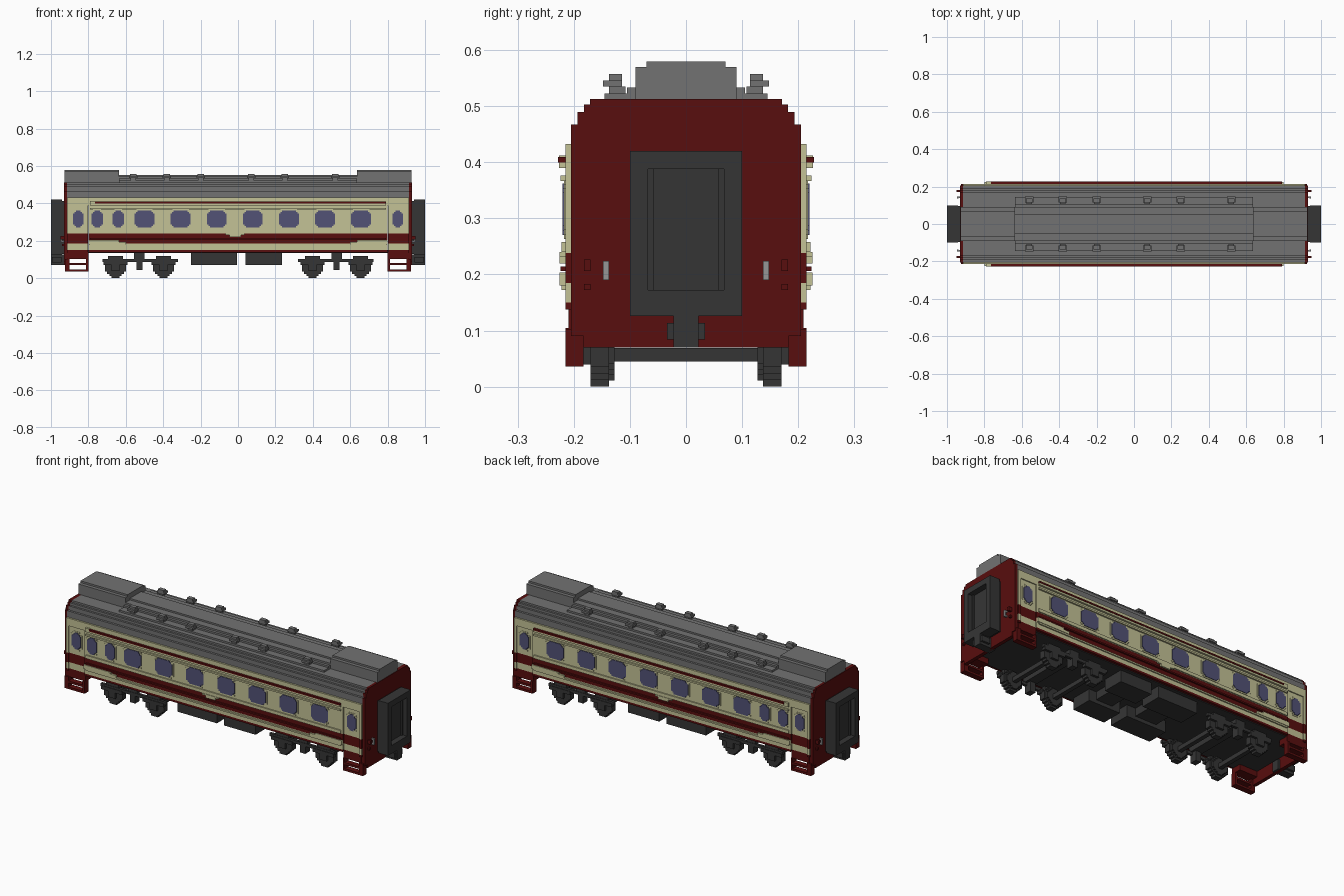
import bpy, bmesh

cube = bpy.data.objects.get("Cube")
if cube:
    bpy.data.objects.remove(cube, do_unlink=True)


# Materials
def material(name, rgb):
    lin = [((c / 255 + 0.055) / 1.055) ** 2.4 if c > 10 else c / 255 / 12.92 for c in rgb]
    m = bpy.data.materials.new(name)
    m.use_nodes = True
    m.diffuse_color = (*lin, 1)
    m.node_tree.nodes["Principled BSDF"].inputs["Base Color"].default_value = (*lin, 1)
    return m


RED = material("dark red", (88, 14, 14))
CREAM = material("cream", (196, 194, 150))
GREY = material("roof grey", (114, 114, 114))
DARK = material("dark grey", (53, 53, 53))
GLASS = material("window blue", (82, 82, 118))
STEEL = material("rail grey", (150, 150, 150))


# Helpers
def prism(pts, axis, a, b):
    """Outline extruded along x (outline is y,z) or y (outline is x,z)."""
    return pts, axis, a, b


def box(x0, x1, y0, y1, z0, z1):
    return prism([(x0, z0), (x1, z0), (x1, z1), (x0, z1)], "y", y0, y1)


def part(name, mat, solids, mirror=""):
    bm = bmesh.new()
    for pts, axis, a, b in solids:
        put = (lambda p, d: (d, p[0], p[1])) if axis == "x" else (lambda p, d: (p[0], d, p[1]))
        face = bm.faces.new([bm.verts.new(put(p, a)) for p in pts])
        ext = bmesh.ops.extrude_face_region(bm, geom=[face])
        vec = (b - a, 0, 0) if axis == "x" else (0, b - a, 0)
        bmesh.ops.translate(bm, vec=vec,
                            verts=[v for v in ext["geom"] if isinstance(v, bmesh.types.BMVert)])
    bmesh.ops.recalc_face_normals(bm, faces=bm.faces)
    me = bpy.data.meshes.new(name)
    bm.to_mesh(me)
    bm.free()
    me.materials.append(mat)
    ob = bpy.data.objects.new(name, me)
    bpy.context.collection.objects.link(ob)
    if mirror:
        mod = ob.modifiers.new("Mirror", "MIRROR")
        mod.use_axis = ("x" in mirror, "y" in mirror, False)
        mod.use_mirror_merge = False
    return ob


def symmetric(half):
    return half + [(-x, z) for x, z in reversed(half)]


def stepped(cx, cz, w, h, s, n):
    """Rectangle of half size w, h with staircase corners."""
    q = []
    for i in range(n):
        q += [(w - i * s, h - (n - i) * s), (w - (i + 1) * s, h - (n - i) * s)]
    q.append((w - n * s, h))
    top = q + [(-x, z) for x, z in reversed(q)]
    return [(cx + x, cz + z) for x, z in top + [(-x, -z) for x, z in top]]


# Roof and end walls share a stepped outline
SHOULDER = [(0.205, 0.467), (0.193, 0.467), (0.193, 0.49), (0.182, 0.49),
            (0.182, 0.503), (0.171, 0.503), (0.171, 0.513)]
part("roof", GREY, [prism(symmetric([(0.205, 0.425)] + SHOULDER), "x", -0.915, 0.915)])
part("end_wall", RED, [prism(symmetric([(0.183, 0.07), (0.183, 0.09), (0.205, 0.09)] + SHOULDER),
                             "x", 0.91, 0.93)], "x")
part("roof_end_hump", GREY,
     [prism(symmetric([(0.09, 0.51), (0.09, 0.57), (0.07, 0.57), (0.07, 0.58)]), "x", 0.635, 0.927)], "x")
part("roof_centre_deck", GREY,
     [prism(symmetric([(0.145, 0.51), (0.145, 0.523), (0.105, 0.523), (0.105, 0.533),
                       (0.09, 0.533), (0.09, 0.543), (0.05, 0.543), (0.05, 0.552)]), "x", -0.635, 0.635)])

# Roof vents with overhanging caps
vents = []
for x in (-0.56, -0.38, -0.2, 0.07, 0.25, 0.52):
    vents += [box(x - 0.015, x + 0.015, 0.108, 0.137, 0.52, 0.535),
              box(x - 0.023, x + 0.023, 0.114, 0.148, 0.535, 0.546),
              box(x - 0.017, x + 0.017, 0.114, 0.137, 0.546, 0.557)]
part("roof_vents", GREY, vents, "y")

# Side walls in horizontal bands, doors slightly set back
BANDS = [("sill", RED, 0.138, 0.15), ("skirt", CREAM, 0.15, 0.185),
         ("stripe", RED, 0.185, 0.238), ("window_band", CREAM, 0.238, 0.39)]
for name, mat, z0, z1 in BANDS:
    part("side_" + name, mat, [box(-0.8, 0.8, 0.18, 0.215, z0, z1)], "y")
    part("door_" + name, mat, [box(0.803, 0.9, 0.18, 0.209, z0, z1)], "xy")
    part("door_post_" + name, mat, [box(0.9, 0.915, 0.18, 0.215, z0, z1)], "xy")
part("side_cornice", CREAM, [box(-0.915, 0.915, 0.18, 0.215, 0.39, 0.433)], "y")

# Long ridges along the sides
part("cream_ridges", CREAM,
     [box(-0.79, 0.79, 0.21, y, z0, z1)
      for y, z0, z1 in ((0.226, 0.39, 0.4), (0.224, 0.367, 0.376), (0.222, 0.24, 0.258), (0.222, 0.172, 0.18))]
     + [box(-0.79, -0.765, 0.21, 0.226, 0.392, 0.412)], "y")
part("red_ridges", RED, [box(-0.765, 0.79, 0.21, 0.228, 0.4, 0.409),
                         box(-0.79, 0.79, 0.21, 0.224, 0.206, 0.214)], "y")

# Cream flashes breaking the red stripe, and a small centre badge shape
part("stripe_flash", CREAM,
     [prism([(0.6, 0.18), (0.8, 0.18), (0.8, 0.204), (0.635, 0.204), (0.635, 0.195), (0.6, 0.195)],
            "y", 0.214, 0.225)], "xy")
part("centre_plate", CREAM,
     [prism([(-0.067, 0.24), (-0.067, 0.232), (-0.045, 0.232), (-0.045, 0.22), (0.015, 0.22),
             (0.015, 0.232), (0.035, 0.232), (0.035, 0.24)], "y", 0.214, 0.225)], "y")

# Windows with stepped corners in thin cream frames
panes, frames = [], []
spec = [(-0.5 + 0.193 * i, 0.053, 0.215) for i in range(7)]
spec += [(-0.753, 0.03, 0.215), (-0.64, 0.03, 0.215), (-0.853, 0.028, 0.209), (0.853, 0.028, 0.209)]
for x, w, y in spec:
    panes.append(prism(stepped(x, 0.316, w, 0.046, 0.008, 2), "y", y - 0.005, y + 0.005))
    frames.append(prism(stepped(x, 0.316, w + 0.007, 0.053, 0.008, 2), "y", y - 0.005, y + 0.002))
part("window_frames", CREAM, frames, "y")
part("window_panes", GLASS, panes, "y")

# Floor and equipment boxes underneath
part("floor", DARK, [box(-0.91, 0.91, -0.2, 0.2, 0.134, 0.15)])
part("equipment_boxes", DARK,
     [box(-0.25, -0.005, 0.06, 0.18, 0.07, 0.14), box(0.04, 0.235, 0.06, 0.18, 0.07, 0.14),
      box(-0.19, -0.06, 0.0, 0.06, 0.09, 0.14), box(0.09, 0.19, 0.0, 0.06, 0.09, 0.14)], "y")

# Entrance steps
part("entrance_steps", RED,
     [box(0.8, 0.91, 0.15, 0.209, 0.103, 0.14)]
     + [box(x, x + 0.012, 0.183, 0.215, 0.036, 0.105) for x in (0.8, 0.9)]
     + [box(0.81, 0.902, 0.183, 0.215, z, z + 0.012) for z in (0.036, 0.07)]
     + [box(0.905, 0.925, 0.183, 0.215, 0.036, 0.103)], "xy")

# Bogies: wheels, axles, side frames and bolster
wheels, gear = [], []
for x in (0.398, 0.655):
    wheels += [prism(stepped(x, 0.057, 0.057, 0.057, 0.012, 3), "y", 0.137, 0.17),
               prism(stepped(x, 0.057, 0.046, 0.046, 0.01, 3), "y", 0.127, 0.137)]
    gear += [box(x - 0.022, x + 0.022, 0.17, 0.183, 0.04, 0.075),
             box(x - 0.065, x + 0.065, 0.16, 0.183, 0.072, 0.092),
             box(x - 0.04, x + 0.04, 0.155, 0.178, 0.092, 0.118),
             box(x - 0.012, x + 0.012, 0.0, 0.14, 0.045, 0.069)]
gear += [box(0.32, 0.725, 0.165, 0.18, 0.086, 0.103),
         box(0.5, 0.556, 0.0, 0.178, 0.1, 0.138),
         box(0.511, 0.543, 0.14, 0.18, 0.045, 0.1)]
part("bogie_wheels", DARK, wheels, "xy")
part("bogie_frames", DARK, gear, "xy")

# Gangway connection with a recessed doorway, and coupler
part("gangway", DARK,
     [box(0.925, 0.945, -0.095, 0.095, 0.13, 0.413),
      box(0.94, 0.967, -0.1, 0.1, 0.126, 0.42),
      box(0.967, 1.0, -0.1, 0.1, 0.126, 0.172),
      box(0.967, 1.0, -0.1, 0.1, 0.388, 0.42)]
     + [box(0.967, 1.0, min(a, b), max(a, b), 0.172, 0.388) for a, b in ((0.068, 0.1), (-0.068, -0.1))]
     + [box(0.967, 0.975, min(a, b), max(a, b), 0.172, 0.388) for a, b in ((0.058, 0.068), (-0.058, -0.068))],
     "x")
part("coupler", DARK,
     [box(0.9, 1.0, -0.022, 0.022, 0.07, 0.126), box(0.945, 0.995, -0.034, 0.034, 0.084, 0.114)], "x")

# Handrails and lamp brackets on the end walls
part("end_handrails", STEEL,
     [box(0.938, 0.946, 0.137, 0.148, 0.19, 0.224)]
     + [box(0.925, 0.94, 0.138, 0.147, z, z + 0.008) for z in (0.19, 0.216)], "xy")
part("end_brackets", RED, [box(0.925, 0.95, 0.17, 0.182, 0.206, 0.227),
                           box(0.925, 0.942, 0.17, 0.182, 0.172, 0.183)], "xy")
